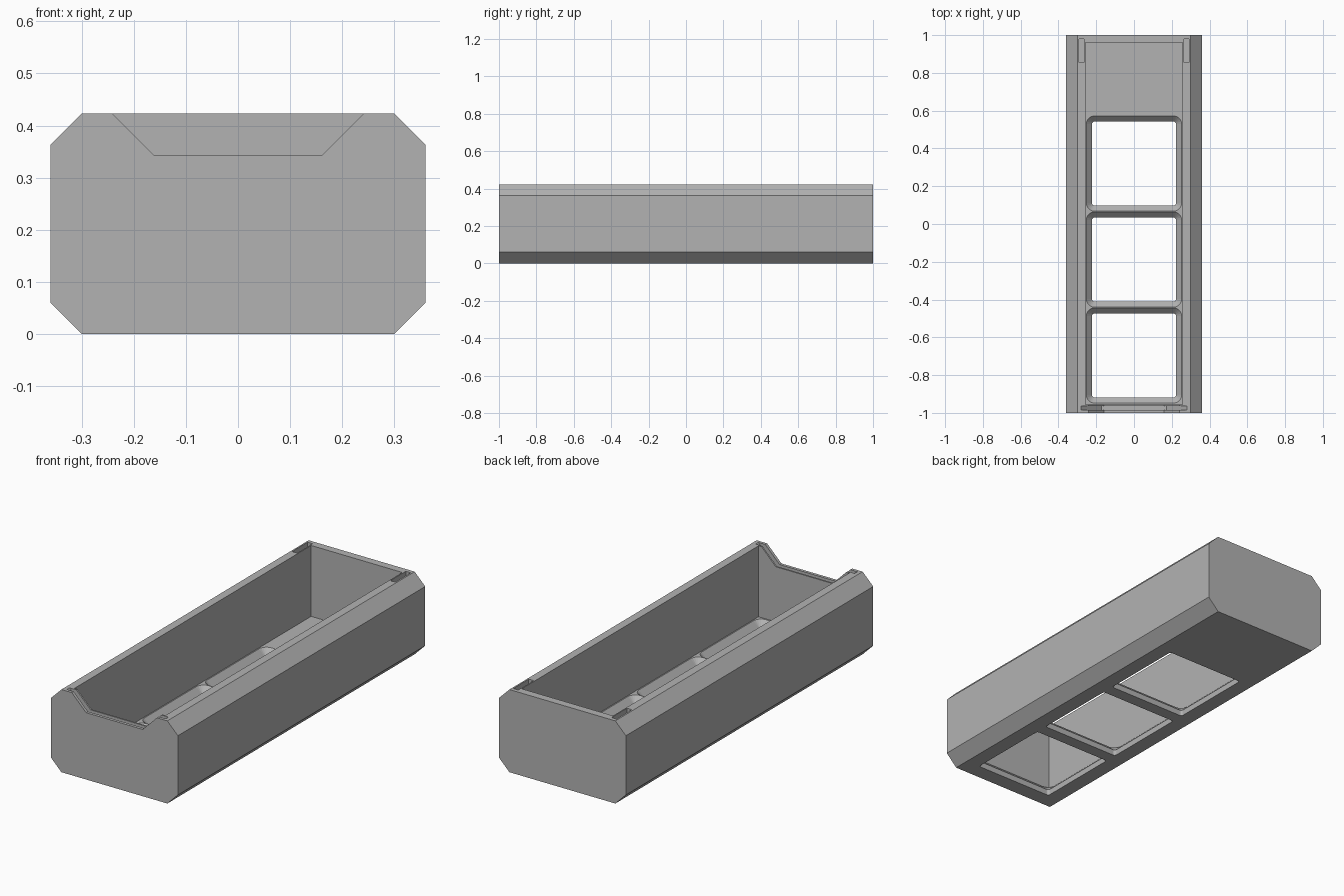
import bpy, bmesh, math

if "Cube" in bpy.data.objects:
    bpy.data.objects.remove(bpy.data.objects["Cube"], do_unlink=True)

grey = bpy.data.materials.new("plain grey")
grey.use_nodes = True
colour = (0.45, 0.45, 0.45, 1)
grey.diffuse_color = colour
grey.node_tree.nodes["Principled BSDF"].inputs["Base Color"].default_value = colour

WIDTH, HEIGHT, EDGE = 0.36, 0.423, 0.06     # half width, height, corner chamfer
FLOOR, INNER = 0.06, 0.258                  # floor thickness, cavity half width


def loft(name, loops):
    """Solid skinned through matching loops of points."""
    bm = bmesh.new()
    rings = [[bm.verts.new(p) for p in loop] for loop in loops]
    n = len(rings[0])
    for a, b in zip(rings, rings[1:]):
        for i in range(n):
            j = (i + 1) % n
            bm.faces.new((a[i], a[j], b[j], b[i]))
    bm.faces.new(rings[0])
    bm.faces.new(rings[-1])
    bmesh.ops.recalc_face_normals(bm, faces=bm.faces)
    mesh = bpy.data.meshes.new(name)
    bm.to_mesh(mesh)
    bm.free()
    mesh.materials.append(grey)
    obj = bpy.data.objects.new(name, mesh)
    bpy.context.collection.objects.link(obj)
    return obj


def prism(name, profile, y0, y1):
    return loft(name, [[(x, y, z) for x, z in profile] for y in (y0, y1)])


def box(name, x0, x1, y0, y1, z0, z1):
    return prism(name, [(x0, z0), (x1, z0), (x1, z1), (x0, z1)], y0, y1)


def rounded_square(cy, half, radius, z, steps=5):
    pts = []
    for k, (sx, sy) in enumerate([(1, 1), (-1, 1), (-1, -1), (1, -1)]):
        for i in range(steps + 1):
            a = math.pi / 2 * (k + i / steps)
            pts.append((sx * (half - radius) + radius * math.cos(a),
                        cy + sy * (half - radius) + radius * math.sin(a), z))
    return pts


def notch(drop):
    """Trapezoid with 45 degree sides, pushed outwards by drop."""
    low, top = 0.342 - drop, HEIGHT + 0.03
    half = 0.16 + drop * math.tan(math.pi / 8)
    wide = half + top - low
    return [(-half, low), (half, low), (wide, top), (-wide, top)]


# Trough body with chamfered long edges
w, c = WIDTH - EDGE, HEIGHT - EDGE
trough = prism("trough_body", [(-w, 0), (w, 0), (WIDTH, EDGE), (WIDTH, c),
                               (w, HEIGHT), (-w, HEIGHT), (-WIDTH, c), (-WIDTH, EDGE)], -1, 1)

# Cavity, front notch and the groove that follows it
cutters = [box("cavity_cutter", -INNER, INNER, -0.955, 0.96, FLOOR, 0.6),
           prism("notch_cutter", notch(0), -1.1, -0.9),
           prism("groove_cutter", notch(0.028), -0.985, -0.963)]

# Slots in the rear corners of the rim
for side in (-1, 1):
    x = side * 0.278
    cutters.append(box("slot_cutter", x - 0.014, x + 0.014, 0.855, 0.98, HEIGHT - 0.03, 0.5))

# Three floor openings, straight below and flared above
for i in range(3):
    cy = 0.32 - 0.508 * i
    sections = [(-0.02, 0), (0.03, 0), (FLOOR + 0.002, 0.032)]
    cutters.append(loft("opening_cutter", [rounded_square(cy, 0.222 + d, 0.012 + d, z)
                                           for z, d in sections]))

# Cut everything out of the body
for cutter in cutters:
    mod = trough.modifiers.new(cutter.name, 'BOOLEAN')
    mod.operation, mod.solver, mod.object = 'DIFFERENCE', 'EXACT', cutter
bpy.context.view_layer.update()
result = bpy.data.meshes.new_from_object(
    trough.evaluated_get(bpy.context.evaluated_depsgraph_get()))
trough.modifiers.clear()
trough.data = result
for cutter in cutters:
    bpy.data.objects.remove(cutter, do_unlink=True)
